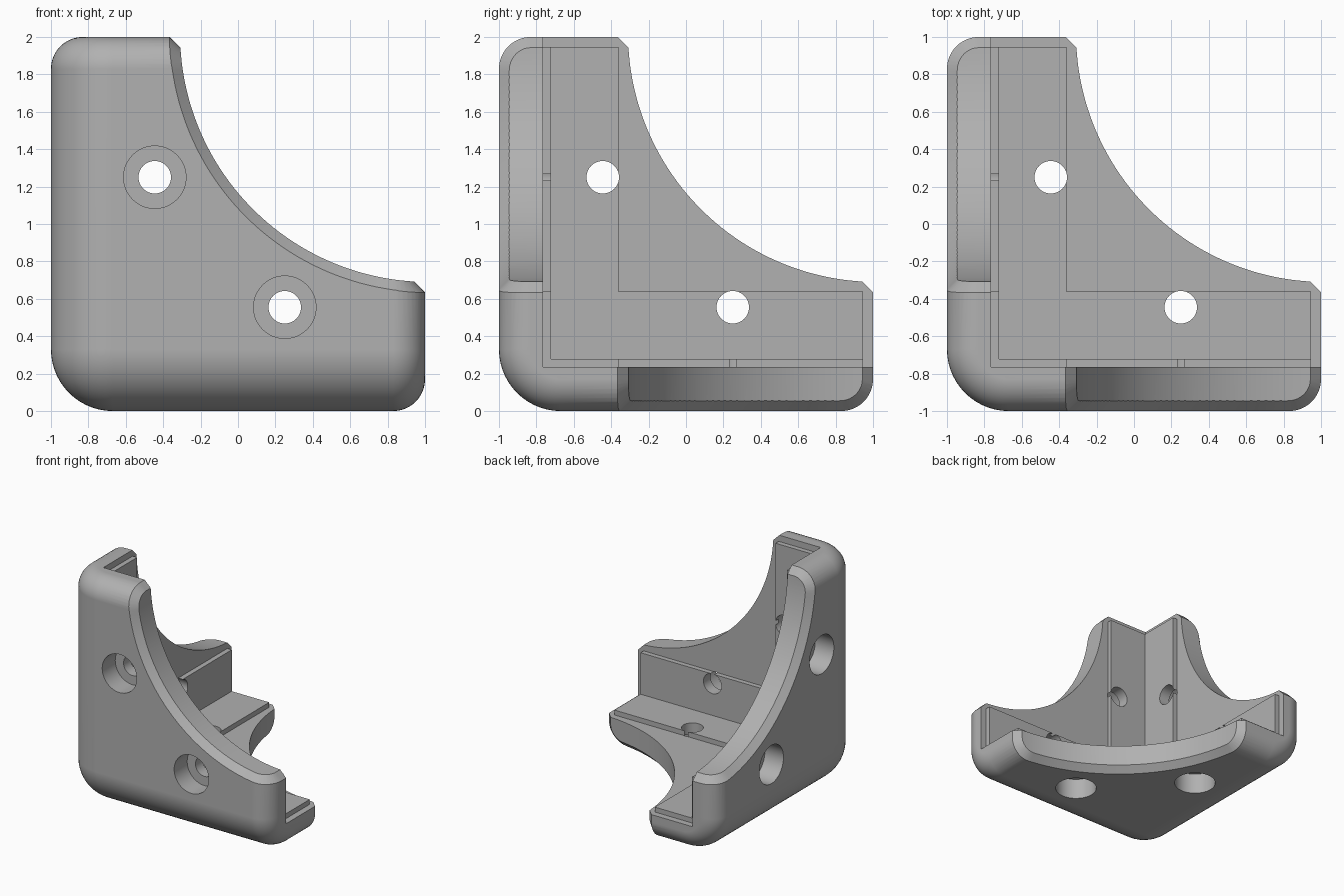
import bpy, bmesh, math
from mathutils import Vector, Matrix

if "Cube" in bpy.data.objects:
    bpy.data.objects.remove(bpy.data.objects["Cube"], do_unlink=True)

SIZE, WALL, PAD, LEG = 2.0, 0.235, 0.278, 0.64
CORNER_R, END_R, CHAMFER = 0.33, 0.17, 0.055
PAD_END = SIZE - CHAMFER
ARC_C, ARC_R = 2.02, 1.33          # centre and radius of the concave edge
FAR = 3.0
CYCLE = Matrix(((0, 0, 1), (1, 0, 0), (0, 1, 0))).to_4x4()   # x -> y -> z -> x


def add_object(name, bm):
    mesh = bpy.data.meshes.new(name)
    bm.to_mesh(mesh)
    bm.free()
    obj = bpy.data.objects.new(name, mesh)
    bpy.context.collection.objects.link(obj)
    return obj


def loft(name, rings, turns=0):
    """Closed solid through equal rings, turned about the cube diagonal."""
    bm = bmesh.new()
    loops = [[bm.verts.new(p) for p in ring] for ring in rings]
    n = len(loops[0])
    for a, b in zip(loops, loops[1:]):
        for i in range(n):
            j = (i + 1) % n
            bm.faces.new((a[i], a[j], b[j], b[i]))
    bm.faces.new(loops[0][::-1])
    bm.faces.new(loops[-1])
    for _ in range(turns):
        bm.transform(CYCLE)
    bmesh.ops.recalc_face_normals(bm, faces=bm.faces[:])
    return add_object(name, bm)


def prism(name, outline, y0, y1, turns=0):
    return loft(name, [[(x, y, z) for x, z in outline] for y in (y0, y1)], turns)


def box(name, low, turns=0):
    x, y, z = low
    return prism(name, [(x, z), (FAR, z), (FAR, FAR), (x, FAR)], y, FAR, turns)


def cut(obj, cutter):
    cutter.hide_render = True
    mod = obj.modifiers.new("cut", "BOOLEAN")
    mod.operation, mod.solver, mod.object = "DIFFERENCE", "EXACT", cutter
    bpy.context.view_layer.update()
    deps = bpy.context.evaluated_depsgraph_get()
    mesh = bpy.data.meshes.new_from_object(obj.evaluated_get(deps))
    obj.modifiers.clear()
    obj.data = mesh
    bpy.data.objects.remove(cutter, do_unlink=True)


# Rounded outer block: large fillets at the corner, small ones round the ends
bm = bmesh.new()
bmesh.ops.create_cube(bm, size=SIZE)
bmesh.ops.translate(bm, verts=bm.verts[:], vec=(1, 1, 1))
origin = min(bm.verts, key=lambda v: v.co.length)
bmesh.ops.bevel(bm, geom=list(origin.link_edges), offset=CORNER_R, segments=14,
                profile=0.5, affect="EDGES", clamp_overlap=False)
bm.normal_update()
rim = []
for e in bm.edges:
    tops = sorted(max(f.normal) for f in e.link_faces)
    if len(tops) == 2 and tops[0] < 0.01 and tops[1] > 0.9:
        rim.append(e)
bmesh.ops.bevel(bm, geom=rim, offset=END_R, segments=10,
                profile=0.5, affect="EDGES", clamp_overlap=False)
bmesh.ops.recalc_face_normals(bm, faces=bm.faces[:])
bracket = add_object("corner_bracket", bm)

# Concave edge outline
def arc_point(angle):
    return ARC_C + ARC_R * math.cos(angle), ARC_C + ARC_R * math.sin(angle)


STEPS = 56
arc = [arc_point(math.pi * (1 + 0.5 * i / STEPS)) for i in range(STEPS + 1)]
near = ARC_C - ARC_R
outline = arc + [(FAR, near), (FAR, FAR), (near, FAR)]


# Chamfer path: across the end, round its fillet, then along the arc
def arc_x(z):
    return ARC_C - math.sqrt(ARC_R ** 2 - (z - ARC_C) ** 2)


first = [(Vector((arc_x(SIZE), 0.4, SIZE)), Vector((0, 0, 1)))]
for i in range(11):
    t = math.pi / 2 * i / 10
    z = SIZE - END_R + END_R * math.cos(t)
    first.append((Vector((arc_x(z), END_R - END_R * math.sin(t), z)),
                  Vector((0, -math.sin(t), math.cos(t)))))
lead = math.asin((ARC_C - SIZE + END_R) / ARC_R)
middle = []
for i in range(1, 40):
    x, z = arc_point(math.pi + lead + (math.pi / 2 - 2 * lead) * i / 40)
    middle.append((Vector((x, 0, z)), Vector((0, -1, 0))))
last = [(p.zyx, n.zyx) for p, n in reversed(first)]

wedge = []
for p, n in first + middle + last:
    m = Vector((p.x - ARC_C, 0, p.z - ARC_C)).normalized()
    a, b = p - n * CHAMFER, p + m * CHAMFER
    wedge.append([a + (a - b) * 0.5, b + (b - a) * 0.5, p + (n - m) * 0.06])


def circle(cx, cz, r, n=48):
    return [(cx + r * math.cos(2 * math.pi * i / n),
             cz + r * math.sin(2 * math.pi * i / n)) for i in range(n)]


# Hollow inside, leaving raised L-shaped pads on each wall
cut(bracket, box("cavity", (PAD, PAD, PAD)))
for turn in range(3):
    cut(bracket, box("pad_side", (LEG, WALL, LEG), turn))
    cut(bracket, box("pad_end", (PAD_END, WALL, WALL), turn))

# Concave edges, chamfers and counterbored screw holes on the three walls
for turn in range(3):
    cut(bracket, prism("arc_cut", outline, -1, FAR, turn))
for turn in range(3):
    cut(bracket, loft("chamfer_cut", wedge, turn))
    for cx, cz in ((0.555, 1.25), (1.25, 0.555)):
        cut(bracket, prism("counterbore", circle(cx, cz, 0.167), -0.1, 0.18, turn))
        cut(bracket, prism("screw_hole", circle(cx, cz, 0.087), -0.1, 0.5, turn))

bracket.data.transform(Matrix.Translation((-1, -1, 0)))

# Plain grey plastic
grey = bpy.data.materials.new("mid_grey")
grey.use_nodes = True
colour = (0.44, 0.44, 0.44, 1)
grey.diffuse_color = colour
grey.node_tree.nodes["Principled BSDF"].inputs["Base Color"].default_value = colour
bracket.data.materials.clear()
bracket.data.materials.append(grey)

# Smooth fillets, sharp edges
bpy.ops.object.select_all(action="DESELECT")
bracket.select_set(True)
bpy.context.view_layer.objects.active = bracket
bpy.ops.object.shade_smooth_by_angle(angle=math.radians(30))
normals = bracket.modifiers.new("flat_normals", "WEIGHTED_NORMAL")
normals.keep_sharp = True
